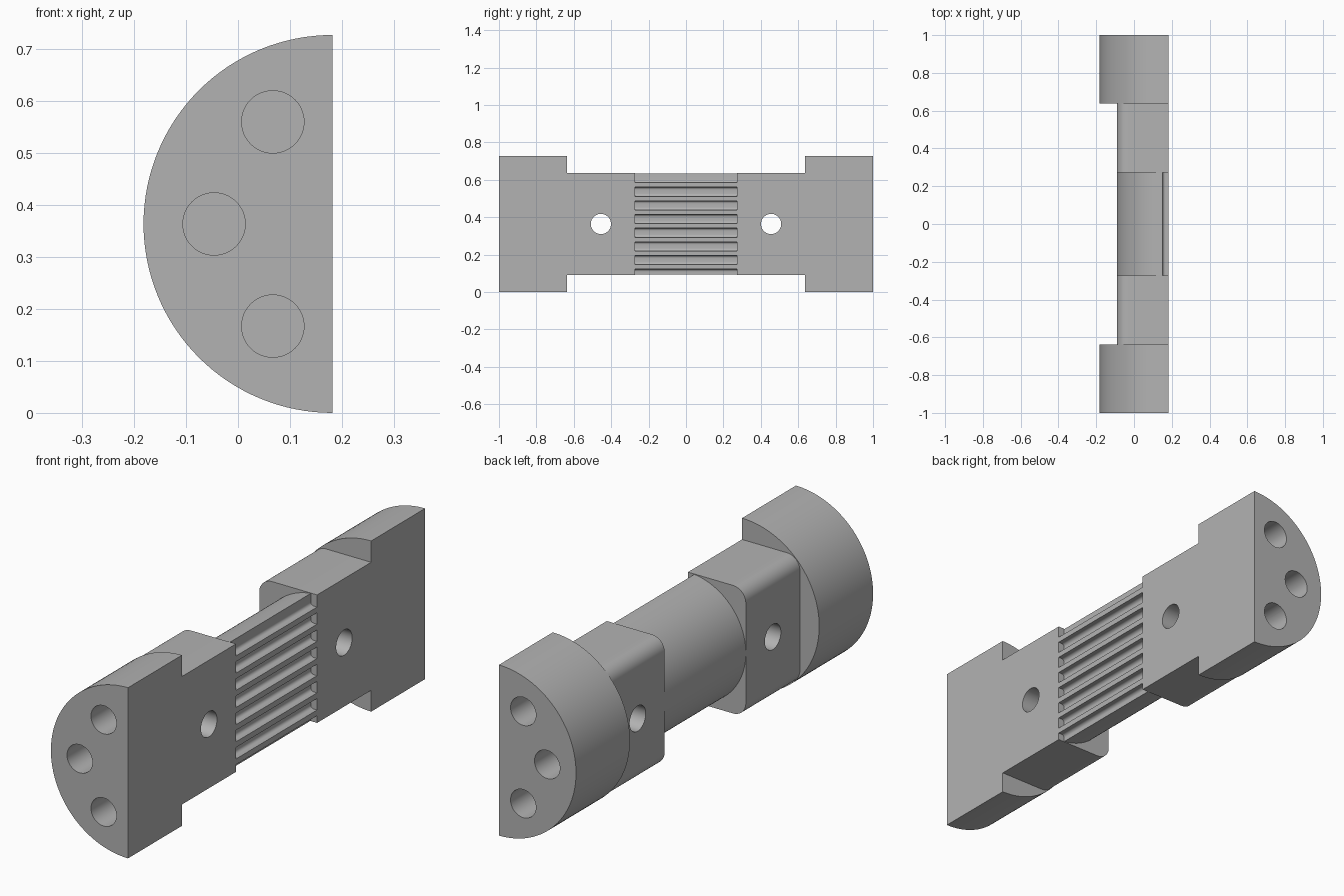
import bpy, bmesh
from math import sin, cos, pi, acos

cube = bpy.data.objects.get("Cube")
if cube:
    bpy.data.objects.remove(cube, do_unlink=True)

FLAT_X, MID_Z = 0.1818, 0.3636       # flat side plane and axis height
R_END, R_NECK = 0.3636, 0.2727       # half-cylinder radii
Y_NECK, Y_BLOCK, Y_END = 0.273, 0.637, 1.0

steel = bpy.data.materials.new("plain grey")
steel.use_nodes = True
grey = (0.45, 0.45, 0.45, 1)
steel.diffuse_color = grey
steel.node_tree.nodes["Principled BSDF"].inputs["Base Color"].default_value = grey


def arc(cx, cz, r, a0, a1, n):
    return [(cx + r * cos(a0 + (a1 - a0) * i / n),
             cz + r * sin(a0 + (a1 - a0) * i / n)) for i in range(n + 1)]


def extrude(name, profile, y0, y1):
    """Closed x-z profile extruded along y."""
    bm = bmesh.new()
    face = bm.faces.new([bm.verts.new((x, y0, z)) for x, z in profile])
    out = bmesh.ops.extrude_face_region(bm, geom=[face])["geom"]
    moved = [v for v in out if isinstance(v, bmesh.types.BMVert)]
    bmesh.ops.translate(bm, vec=(0, y1 - y0, 0), verts=moved)
    bmesh.ops.recalc_face_normals(bm, faces=bm.faces)
    mesh = bpy.data.meshes.new(name)
    bm.to_mesh(mesh)
    bm.free()
    mesh.materials.append(steel)
    obj = bpy.data.objects.new(name, mesh)
    bpy.context.collection.objects.link(obj)
    return obj


def drill(obj, loc, r, depth, rot):
    """Cut a round hole centred on loc."""
    bpy.ops.mesh.primitive_cylinder_add(vertices=48, radius=r, depth=depth,
                                        location=loc, rotation=rot)
    cutter = bpy.context.object
    cutter.data.materials.append(steel)
    mod = obj.modifiers.new("hole", 'BOOLEAN')
    mod.operation, mod.solver, mod.object = 'DIFFERENCE', 'EXACT', cutter
    bpy.context.view_layer.objects.active = obj
    bpy.ops.object.modifier_apply(modifier=mod.name)
    bpy.data.objects.remove(cutter, do_unlink=True)


parts = []
half_disc = arc(FLAT_X, MID_Z, R_END, pi / 2, 3 * pi / 2, 64)

# Block outline: square on the flat side, rounded on the other
x0, fillet = FLAT_X - R_NECK, 0.06
low, high = MID_Z - R_NECK, MID_Z + R_NECK
block = ([(FLAT_X, low), (FLAT_X, high)]
         + arc(x0 + fillet, high - fillet, fillet, pi / 2, pi, 12)
         + arc(x0 + fillet, low + fillet, fillet, pi, 3 * pi / 2, 12))

for side, s in (("front", -1), ("back", 1)):
    # End half-cylinder with three blind holes
    end = extrude(side + "_end", half_disc, s * Y_BLOCK, s * Y_END)
    for x, z in ((0.067, 0.56), (-0.046, MID_Z), (0.067, 0.167)):
        drill(end, (x, s * Y_END, z), 0.06, 0.6, (pi / 2, 0, 0))
    # Block with a cross hole
    mid = extrude(side + "_block", block, s * Y_NECK, s * Y_BLOCK)
    drill(mid, (0, s * (Y_NECK + Y_BLOCK) / 2, MID_Z), 0.054, 1, (0, pi / 2, 0))
    parts += [end, mid]

# Grooved neck: round back, seven lands between filleted grooves
floor, f = FLAT_X - 0.03, 0.014
pitch, land, first = 0.0731, 0.024, 0.122
tilt = acos((FLAT_X - floor) / R_NECK)
neck = []
for i in range(7):
    a = first + i * pitch
    b = a + land
    neck += arc(floor + f, a - f, f, pi, pi / 2, 6)
    neck += [(FLAT_X, a), (FLAT_X, b)]
    neck += arc(floor + f, b + f, f, 3 * pi / 2, pi, 6)
neck += arc(FLAT_X, MID_Z, R_NECK, pi - tilt, pi + tilt, 64)
parts.append(extrude("grooved_neck", neck, -Y_NECK, Y_NECK))

# Smooth the curved walls, keep edges sharp
bpy.ops.object.select_all(action='DESELECT')
for p in parts:
    p.select_set(True)
bpy.context.view_layer.objects.active = parts[0]
bpy.ops.object.shade_smooth_by_angle(angle=pi / 6)
